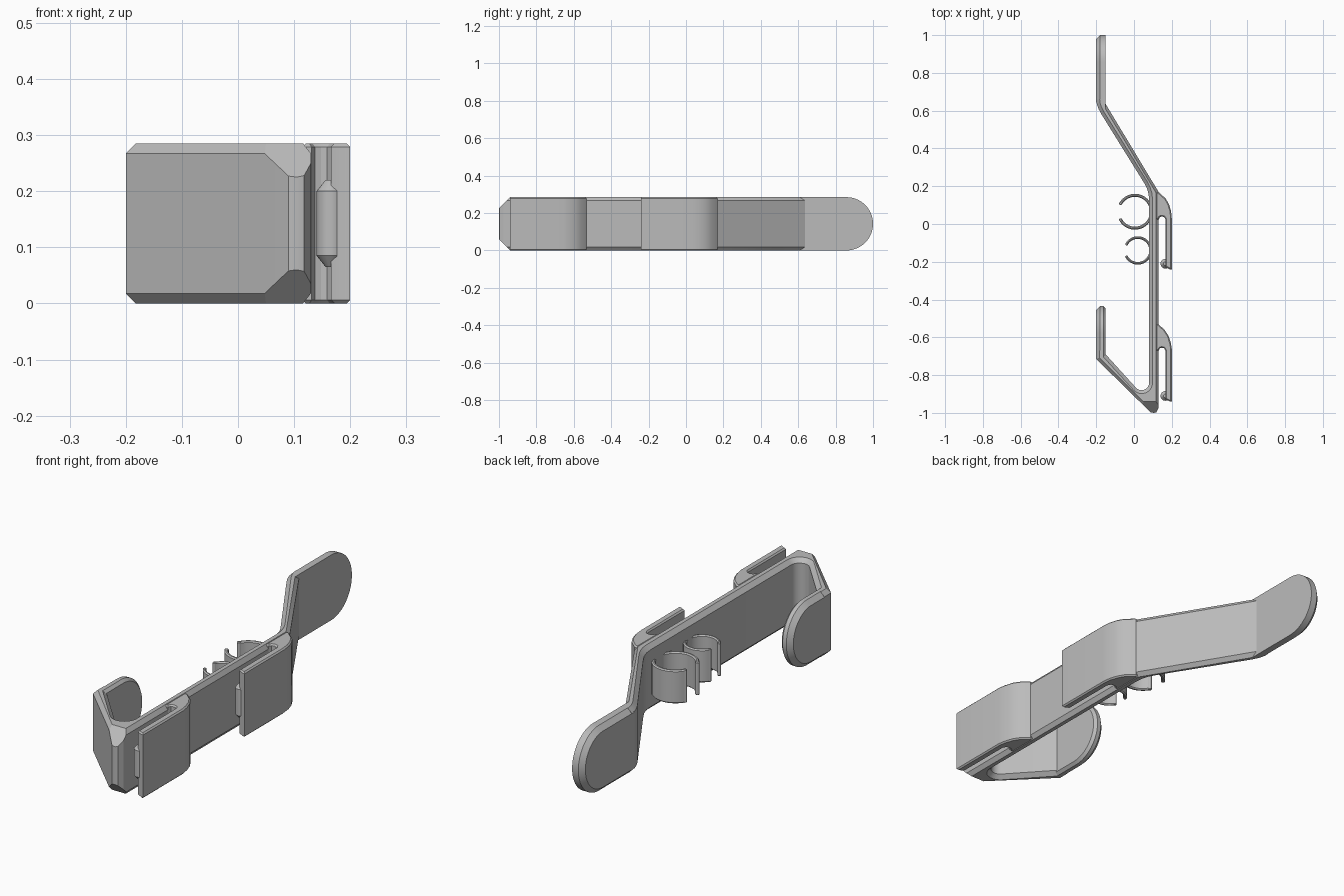
import bpy, bmesh, math
from mathutils import Vector

if "Cube" in bpy.data.objects:
    bpy.data.objects.remove(bpy.data.objects["Cube"])

H = 0.285                     # height of the whole strip
grey = bpy.data.materials.new("plain grey")
grey.diffuse_color = (0.5, 0.5, 0.5, 1)
grey.use_nodes = True
grey.node_tree.nodes["Principled BSDF"].inputs["Base Color"].default_value = grey.diffuse_color


def inset(pts, widths):
    """Move every edge of a counter-clockwise outline inwards by its own width."""
    n, lines, out = len(pts), [], []
    for i in range(n):
        a, b = Vector(pts[i]), Vector(pts[(i + 1) % n])
        d = (b - a).normalized()
        lines.append((a + Vector((-d.y, d.x)) * widths[i], d))
    for i in range(n):
        (p, d), (q, e) = lines[i - 1], lines[i]
        cross = d.x * e.y - d.y * e.x
        if abs(cross) < 0.02:
            out.append(q)
        else:
            w = q - p
            out.append(p + d * ((w.x * e.y - w.y * e.x) / cross))
    return [tuple(v) for v in out]


def loft(name, rings, cuts=()):
    """Skin a list of rings, cap the ends, then slice by optional planes."""
    bm = bmesh.new()
    loops = [[bm.verts.new(p) for p in ring] for ring in rings]
    n = len(loops[0])
    for lo, hi in zip(loops, loops[1:]):
        for i in range(n):
            j = (i + 1) % n
            bm.faces.new((lo[i], lo[j], hi[j], hi[i]))
    bm.faces.new(loops[0][::-1])
    bm.faces.new(loops[-1])
    for co, no in cuts:
        res = bmesh.ops.bisect_plane(bm, geom=bm.verts[:] + bm.edges[:] + bm.faces[:],
                                     plane_co=co, plane_no=no, clear_outer=True)
        edges = [e for e in res["geom_cut"] if isinstance(e, bmesh.types.BMEdge)]
        bmesh.ops.holes_fill(bm, edges=edges, sides=0)
    bmesh.ops.remove_doubles(bm, verts=bm.verts[:], dist=1e-5)
    bmesh.ops.recalc_face_normals(bm, faces=bm.faces[:])
    me = bpy.data.meshes.new(name)
    bm.to_mesh(me)
    bm.free()
    ob = bpy.data.objects.new(name, me)
    bpy.context.collection.objects.link(ob)
    me.materials.append(grey)
    bpy.context.view_layer.objects.active = ob
    bpy.ops.object.select_all(action='DESELECT')
    ob.select_set(True)
    bpy.ops.object.shade_smooth_by_angle(angle=math.radians(28))
    return ob


def prism(name, pts, widths, z0, z1, cuts=()):
    """Upright prism with chamfered top and bottom rims."""
    c = max(widths)
    small = inset(pts, widths)
    rings = [[(x, y, z) for x, y in p] for p, z in
             ((small, z0), (pts, z0 + c), (pts, z1 - c), (small, z1))]
    return loft(name, rings, cuts)


def arc(cx, cy, r, a0, a1, n):
    return [(cx + r * math.cos(math.radians(a0 + (a1 - a0) * i / n)),
             cy + r * math.sin(math.radians(a0 + (a1 - a0) * i / n))) for i in range(n + 1)]


# bent strip: outer side going up, then inner side coming back down
outer = [(-0.2, -0.715), (0.055, -0.965), (0.09, -0.998), (0.105, -1.0), (0.118, -0.997),
         (0.13, -0.975), (0.13, 0.17), (-0.15, 0.635)]
inner = [(-0.15, 0.66), (-0.2, 0.66), (-0.197, 0.635), (-0.188, 0.61), (-0.175, 0.585),
         (0.055, 0.215), (0.068, 0.19), (0.077, 0.16), (0.08, 0.13)]
inner += arc(0.04, -0.84, 0.04, 0, -135, 10)
inner += [(-0.15, -0.69), (-0.15, -0.67), (-0.2, -0.67)]
widths = [0.018] + [0.014] * (len(outer) - 2) + [0.0, 0.0] + [0.018] * (len(inner) - 4) + [0.012, 0.0, 0.018]
prism("bent_strip", outer + inner, widths, 0, H,
      [((0, -0.94, H), (0, -1, 1)), ((0, -0.94, 0), (0, -1, -1))])


# rounded end tabs, flat plates with chamfered rims
def tab(name, y0, y1, c_left, c_right):
    R = H / 2

    def ring(x, c):
        pts = arc(y1 - R, R, R - c, -90, 90, 28)
        pts = [(y0, c)] + pts + [(y0, H - c)]
        return [(x, y, z) for y, z in pts]
    rings = [ring(-0.2, c_left), ring(-0.2 + c_left, 0)]
    if c_right:
        rings += [ring(-0.15 - c_right, 0)]
    loft(name, rings + [ring(-0.15, c_right)])


tab("long_arm_tab", 0.645, 1.0, 0.02, 0)
tab("short_arm_tab", -0.70, -0.435, 0.02, 0.012)


# two flat spring clips on the outer side, each with a gripping bead
def clip(name, shoulder, slot_y, end_y):
    pts = [(0.115, slot_y - 0.015), (0.131, slot_y - 0.015), (0.137, slot_y - 0.003), (0.148, slot_y),
           (0.159, slot_y - 0.003), (0.166, slot_y - 0.015), (0.166, end_y + 0.012), (0.19, end_y),
           (0.2, end_y)] + shoulder
    prism(name, pts, [0.006] * len(pts), 0, H)
    rings = [[(x, y, z) for x, y in arc(0.166, end_y + 0.03, r, 0, 337.5, 15)]
             for r, z in ((0.01, 0.065), (0.026, 0.085), (0.026, 0.2), (0.01, 0.22))]
    loft(name + "_bead", rings)


clip("upper_clip", [(0.2, 0.03), (0.196, 0.07), (0.185, 0.105), (0.168, 0.135), (0.131, 0.168),
                    (0.115, 0.168)], 0.04, -0.24)
clip("lower_clip", [(0.2, -0.66), (0.195, -0.63), (0.182, -0.59), (0.162, -0.56), (0.131, -0.532),
                    (0.115, -0.532)], -0.655, -0.94)


# two open holder rings on the inner side
def holder(name, cx, cy, r_out, r_in):
    pts = arc(cx, cy, r_out, -150, 150, 32) + arc(cx, cy, r_in, 150, -150, 32)
    prism(name, pts, [0.005] * len(pts), 0.07, 0.215)
    # rounded lips at the opening
    rm = (r_out + r_in) / 2
    for i, s in enumerate((-1, 1)):
        a = math.radians(150 * s)
        lip = arc(cx + rm * math.cos(a), cy + rm * math.sin(a), (r_out - r_in) * 0.55, 0, 330, 11)
        prism(f"{name}_lip_{i + 1}", lip, [0.003] * 12, 0.07, 0.215)


holder("large_holder_ring", 0.005, 0.065, 0.095, 0.079)
holder("small_holder_ring", 0.02, -0.14, 0.075, 0.061)
